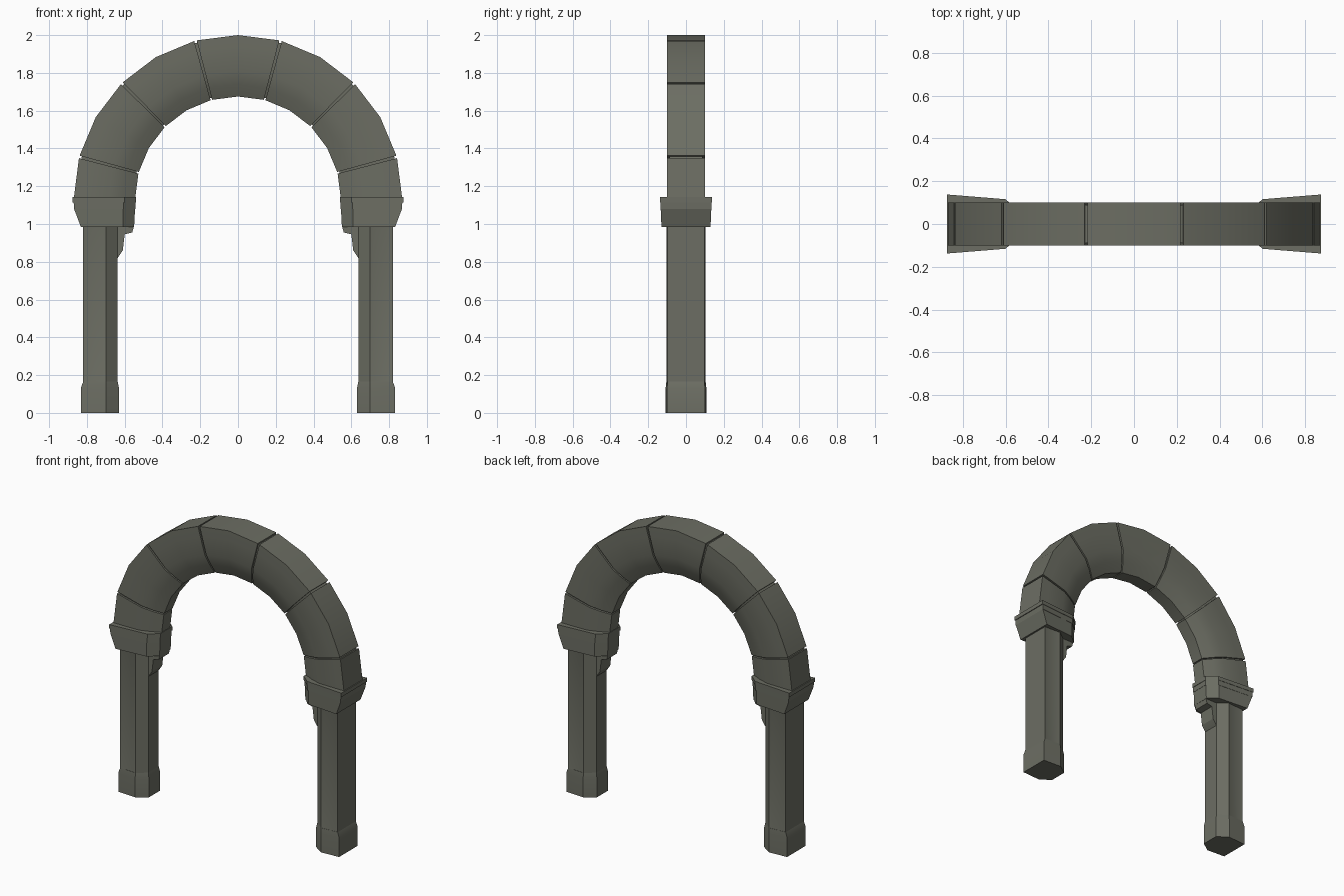
import bpy, bmesh
from math import radians, sin, cos

if "Cube" in bpy.data.objects:
    bpy.data.objects.remove(bpy.data.objects["Cube"])

stone = bpy.data.materials.new("stone")
stone.diffuse_color = (0.15, 0.155, 0.125, 1)
stone.use_nodes = True
stone.node_tree.nodes["Principled BSDF"].inputs["Base Color"].default_value = stone.diffuse_color


def finish(bm, name):
    bmesh.ops.recalc_face_normals(bm, faces=bm.faces)
    me = bpy.data.meshes.new(name)
    bm.to_mesh(me)
    bm.free()
    me.materials.append(stone)
    ob = bpy.data.objects.new(name, me)
    bpy.context.collection.objects.link(ob)
    return ob


def loft(rings):
    """Join equal-length rings of points into a closed solid."""
    bm = bmesh.new()
    vs = [[bm.verts.new(p) for p in r] for r in rings]
    n = len(vs[0])
    for a, b in zip(vs, vs[1:]):
        for i in range(n):
            j = (i + 1) % n
            bm.faces.new((a[i], a[j], b[j], b[i]))
    bm.faces.new(vs[0][::-1])
    bm.faces.new(vs[-1])
    bmesh.ops.recalc_face_normals(bm, faces=bm.faces)
    return bm


def hexring(s, z, xo, yo, xm, ym, xi, yi):
    """Six-sided pier outline: square outside, chamfered towards the opening."""
    return [(s * x, y, z) for x, y in ((xo, -yo), (xo, yo), (xm, ym),
                                       (xi, yi), (xi, -yi), (xm, -ym))]


# Arch blocks, separated by thin dark joints
SECTION = [(.87, .1), (.81, .1), (.68, .098), (.61, .075), (.545, .045)]


def arch_part(name, angles, shrink=0.0):
    half = [(r - shrink if r > .7 else r + shrink, y - shrink) for r, y in SECTION]
    prof = half + [(r, -y) for r, y in reversed(half)]
    rings = [[(r * sin(radians(a)), y, 1.13 + r * cos(radians(a))) for r, y in prof]
             for a in angles]
    return finish(loft(rings), name)


GAP = 0.45
for k, c in enumerate((-60, -30, 0, 30, 60)):
    arch_part(f"arch_block_{k + 1}", (c - 15 + GAP, c, c + 15 - GAP))
for side, s in (("left", -1), ("right", 1)):
    arch_part(f"arch_springer_{side}", (s * (75 + GAP), s * 90))
arch_part("arch_joint_core", [a * 15 for a in range(-6, 7)], 0.012)

for side, s in (("left", -1), ("right", 1)):
    # Plinth
    base = (.832, .1, .70, .108, .63, .06)
    shaft = (.82, .098, .70, .104, .637, .056)
    finish(loft([hexring(s, 0, *base), hexring(s, .13, *base),
                 hexring(s, .165, *shaft)]), f"plinth_{side}")

    # Shaft with shallow sunk panels on front and back
    bm = loft([hexring(s, .16, *shaft), hexring(s, .99, *shaft)])
    for f in [f for f in bm.faces if abs(f.normal.y) > .9]:
        bmesh.ops.inset_individual(bm, faces=[f], thickness=.022, depth=-.004)
    finish(bm, f"shaft_{side}")

    # Corbel stepping in towards the opening
    prof = [(.66, .80), (.637, .82), (.61, .86), (.60, .945), (.56, .955),
            (.55, .99), (.66, .99)]
    finish(loft([[(s * x, y, z) for x, z in prof] for y in (-.055, .055)]),
           f"corbel_{side}")

    # Capital: flared body with two thin bands
    finish(loft([hexring(s, .985, .832, .13, .61, .112, .55, .06),
                 hexring(s, 1.08, .868, .134, .61, .112, .545, .06)]),
           f"capital_{side}")
    finish(loft([hexring(s, 1.08, .868, .135, .605, .114, .543, .062),
                 hexring(s, 1.115, .870, .135, .605, .114, .543, .062)]),
           f"capital_band_{side}")
    finish(loft([hexring(s, 1.115, .875, .138, .602, .116, .54, .064),
                 hexring(s, 1.142, .875, .138, .602, .116, .54, .064)]),
           f"capital_top_{side}")

# Smooth the gentle curves, keep the hard edges
for ob in bpy.context.collection.objects:
    ob.select_set(True)
    bpy.context.view_layer.objects.active = ob
bpy.ops.object.shade_smooth_by_angle(angle=radians(25))
